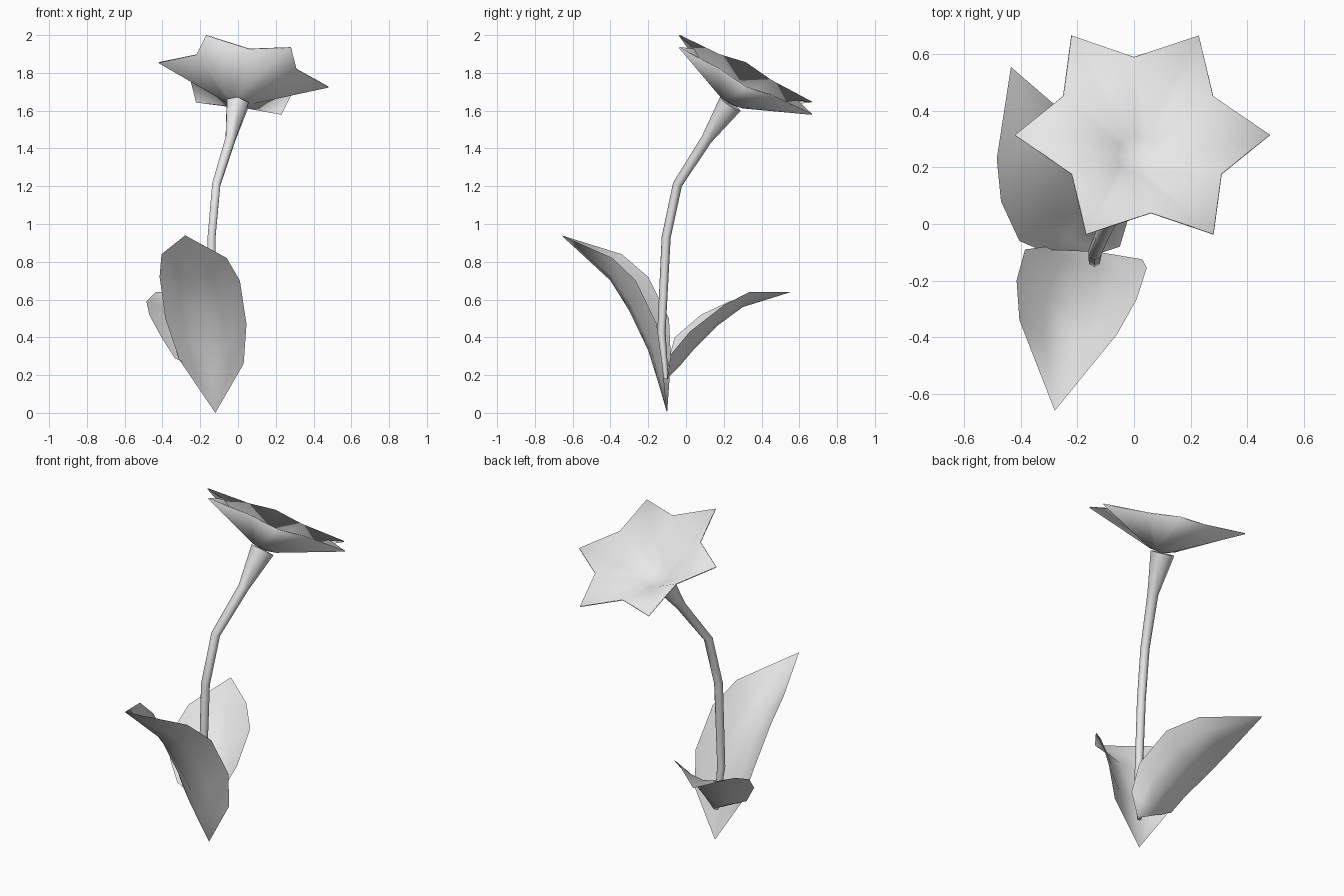
import bpy
import bmesh
from math import cos, sin, pi, radians
from mathutils import Vector

cube = bpy.data.objects.get("Cube")
if cube:
    bpy.data.objects.remove(cube)

grey = bpy.data.materials.new("pale_grey")
grey.use_nodes = True
GREY = (0.8, 0.8, 0.8, 1)
grey.diffuse_color = GREY
grey.node_tree.nodes["Principled BSDF"].inputs["Base Color"].default_value = GREY


def add_object(name, data):
    obj = bpy.data.objects.new(name, data)
    bpy.context.collection.objects.link(obj)
    data.materials.append(grey)
    return obj


def finish(name, bm):
    bmesh.ops.recalc_face_normals(bm, faces=bm.faces)
    mesh = bpy.data.meshes.new(name)
    bm.to_mesh(mesh)
    bm.free()
    obj = add_object(name, mesh)
    for p in mesh.polygons:
        p.use_smooth = True
    return obj


def leaf(name, base, rows, tip):
    """Folded leaf: rows of (left edge, midrib, right edge) between two points."""
    bm = bmesh.new()
    first, last = bm.verts.new(base), bm.verts.new(tip)
    grid = []
    for left, rib, right in rows:
        left, rib, right = Vector(left), Vector(rib), Vector(right)
        # round the fold with a point between midrib and each edge
        bow = (rib - (left + right) / 2) * 0.2
        pts = [left, (left + rib) / 2 + bow, rib, (rib + right) / 2 + bow, right]
        grid.append([bm.verts.new(p) for p in pts])
    for a, b in zip(grid, grid[1:]):
        for i in range(4):
            bm.faces.new((a[i], a[i + 1], b[i + 1], b[i]))
    for i in range(4):
        bm.faces.new((first, grid[0][i + 1], grid[0][i]))
        bm.faces.new((last, grid[-1][i], grid[-1][i + 1]))
    return finish(name, bm)


# Tall leaf leaning forward
leaf("front_leaf", (-0.12, -0.10, 0.0), [
    ((-0.31, -0.08, 0.28), (-0.14, -0.15, 0.17), (0.03, -0.125, 0.26)),
    ((-0.385, -0.09, 0.50), (-0.17, -0.20, 0.33), (0.045, -0.155, 0.47)),
    ((-0.415, -0.20, 0.72), (-0.20, -0.30, 0.54), (0.01, -0.265, 0.70)),
    ((-0.405, -0.34, 0.84), (-0.235, -0.40, 0.70), (-0.06, -0.39, 0.82)),
], (-0.28, -0.66, 0.94))

# Lower leaf leaning back
leaf("back_leaf", (-0.11, -0.10, 0.18), [
    ((-0.335, -0.09, 0.29), (-0.15, -0.04, 0.24), (-0.05, -0.08, 0.31)),
    ((-0.405, -0.06, 0.40), (-0.19, 0.045, 0.34), (-0.02, 0.02, 0.43)),
    ((-0.47, 0.08, 0.52), (-0.25, 0.165, 0.46), (-0.06, 0.20, 0.57)),
    ((-0.485, 0.23, 0.59), (-0.32, 0.30, 0.56), (-0.18, 0.335, 0.64)),
], (-0.435, 0.555, 0.64))

# Bent stem, flared under the flower
path = bpy.data.curves.new("stem", "CURVE")
path.dimensions = "3D"
path.bevel_depth = 1
path.bevel_resolution = 1
path.use_fill_caps = True
points = [
    (-0.125, -0.105, 0.18, 0.012), (-0.14, -0.13, 0.43, 0.022),
    (-0.14, -0.105, 0.93, 0.024), (-0.115, -0.045, 1.21, 0.025),
    (-0.04, 0.11, 1.45, 0.03), (-0.003, 0.235, 1.635, 0.066),
]
spline = path.splines.new("POLY")
spline.points.add(len(points) - 1)
for p, (x, y, z, r) in zip(spline.points, points):
    p.co = (x, y, z, 1)
    p.radius = r
spline.use_smooth = True
stem = add_object("stem", path)
bpy.context.view_layer.objects.active = stem
stem.select_set(True)
bpy.ops.object.convert(target="MESH")

# Six-pointed cupped flower on a tilted plane
normal = Vector((0.144, 0.514, 1)).normalized()
centre = Vector((0.03, 0.315, 1.79))


def on_plane(x, y, depth):
    z = centre.z - 0.144 * (x - centre.x) - 0.514 * (y - centre.y)
    return Vector((x, y, z)) - normal * depth


bm = bmesh.new()
rim, throat = [], []
for i in range(12):
    a = radians(30 * i)
    tip = i % 2 == 0
    rx, ry = (0.45, 0.405) if tip else (0.305, 0.275)
    x = centre.x + rx * cos(a) - 0.03 * sin(a)
    y = centre.y + ry * sin(a)
    rim.append(bm.verts.new(on_plane(x, y, 0)))
    throat.append(bm.verts.new(on_plane(centre.x + 0.07 * cos(a), centre.y + 0.065 * sin(a), 0.16)))
bottom = bm.verts.new(on_plane(centre.x, centre.y, 0.175))
for i in range(12):
    j = (i + 1) % 12
    bm.faces.new((throat[i], throat[j], rim[j], rim[i]))
    bm.faces.new((bottom, throat[j], throat[i]))
flower = finish("flower", bm)
thick = flower.modifiers.new("thin_petals", "SOLIDIFY")
thick.thickness = 0.006
thick.offset = 0
